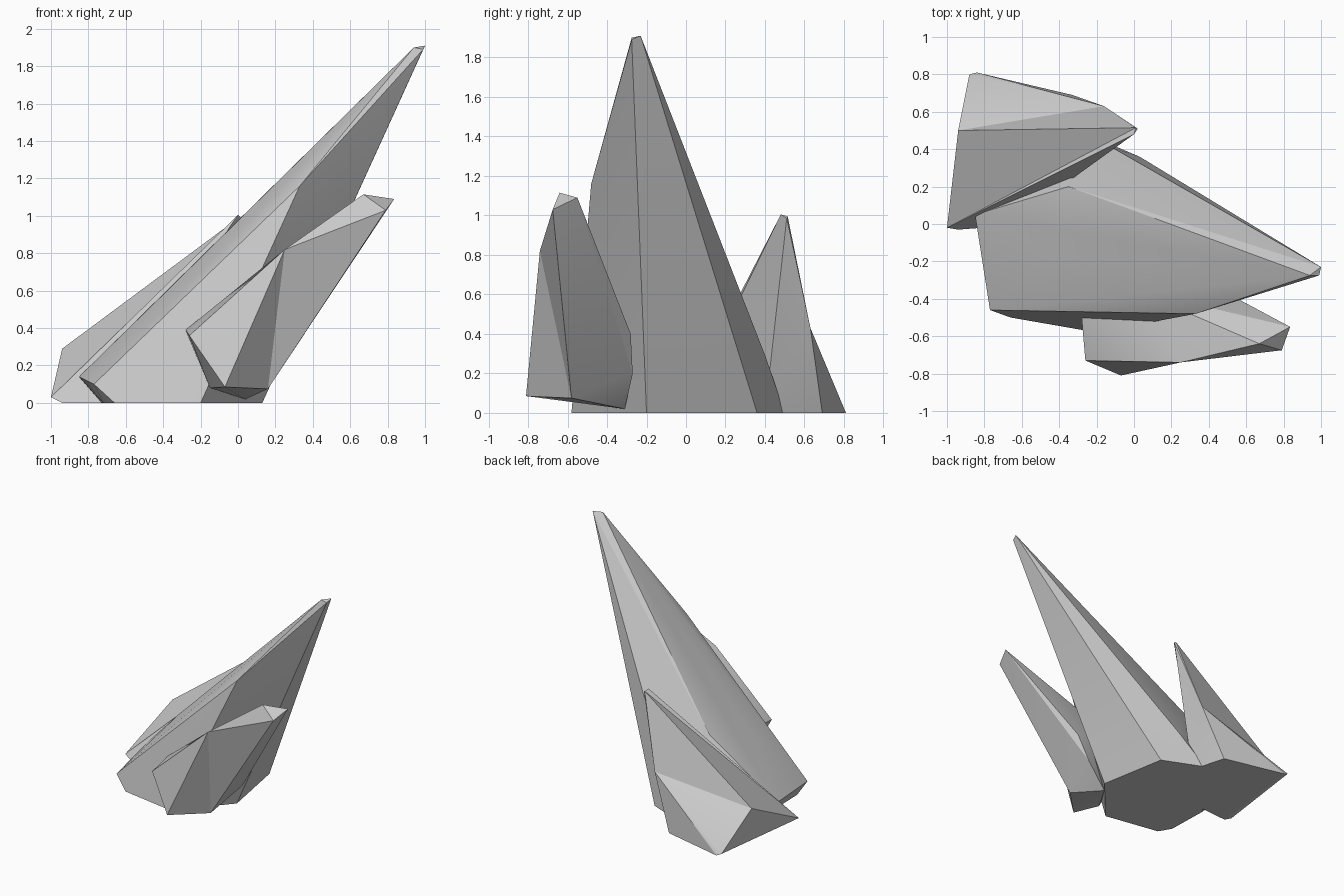
import bpy, bmesh, math

if "Cube" in bpy.data.objects:
    bpy.data.objects.remove(bpy.data.objects["Cube"])


def finish(bm, name):
    """Turn the mesh into a named object with sharp facet edges."""
    bmesh.ops.dissolve_limit(bm, angle_limit=math.radians(0.5),
                             verts=bm.verts[:], edges=bm.edges[:])
    bmesh.ops.recalc_face_normals(bm, faces=bm.faces[:])
    mesh = bpy.data.meshes.new(name)
    bm.to_mesh(mesh)
    bm.free()
    ob = bpy.data.objects.new(name, mesh)
    bpy.context.collection.objects.link(ob)
    bpy.ops.object.select_all(action='DESELECT')
    ob.select_set(True)
    bpy.context.view_layer.objects.active = ob
    bpy.ops.object.shade_smooth_by_angle(angle=math.radians(25))


def crystal(name, points, dents):
    """Convex skin over the corners; each dent turns a ridge into a shallow valley."""
    bm = bmesh.new()
    verts = {k: bm.verts.new(p) for k, p in points.items()}
    bmesh.ops.convex_hull(bm, input=bm.verts[:])
    for a, b in dents:
        va, vb = verts[a], verts[b]
        edge = next((e for e in bm.edges if va in e.verts and vb in e.verts), None)
        if edge:
            # replace the ridge with the other diagonal of its two triangles
            f1, f2 = edge.link_faces
            c = next(v for v in f1.verts if v not in edge.verts)
            d = next(v for v in f2.verts if v not in edge.verts)
            bm.edges.remove(edge)
            bm.faces.new((c, d, va))
            bm.faces.new((c, d, vb))
    bmesh.ops.delete(bm, geom=[v for v in bm.verts if not v.link_faces], context='VERTS')
    finish(bm, name)


# tall leaning shard in the middle
crystal("main_crystal", dict(
    A=(-.20, -.58, 0), B=(.13, -.20, 0), C=(.03, .36, 0), D=(-.30, .50, 0),
    E=(-.73, -.05, 0), F=(-.72, -.40, 0), G=(-.66, -.50, 0),
    Q=(.33, -.48, 1.16), H=(-.77, -.46, .10), I=(-.85, .05, .14),
    S=(-.40, -.18, .58), R=(-.35, .20, .62), P=(-.11, .405, .28),
    T1=(.94, -.275, 1.90), T2=(.99, -.275, 1.89), T3=(1.0, -.23, 1.91)),
    dents=[("T1", "A"), ("T2", "A")])

# short blunt shard at the front, hanging just above the ground
crystal("front_crystal", dict(
    A=(-.15, -.60, .08), B=(-.07, -.81, .085), C=(.16, -.58, .075), D=(.04, -.31, .02),
    E=(-.26, -.73, .36), F=(-.28, -.50, .39), Q=(.25, -.74, .82),
    G=(.0, -.35, .58), H=(.33, -.28, .40), I=(.23, -.27, .20),
    T1=(.67, -.64, 1.115), T2=(.79, -.675, 1.03), T3=(.835, -.55, 1.09)),
    dents=[("T2", "B")])

# shorter shard at the back left, with hollow flanks
corners = dict(
    a=(-.94, .50, .29), b=(-.88, .80, .02), c=(-.84, .81, 0), p=(-.16, .63, .43),
    e=(-.33, .69, 0), f=(-.25, .40, 0), g=(-.68, -.01, 0), h=(-.94, -.03, 0),
    i=(-1.0, -.02, .03), t=(0, .48, 1.005), u=(.02, .51, .985), w=(.01, .515, .995))
bm = bmesh.new()
v = {k: bm.verts.new(p) for k, p in corners.items()}
for face in "abp apw wpu bcp cep efp fup fgu gtu ght hit iaw iwt aib ihb hcb cefgh twu".split():
    bm.faces.new([v[k] for k in face])
finish(bm, "back_crystal")
